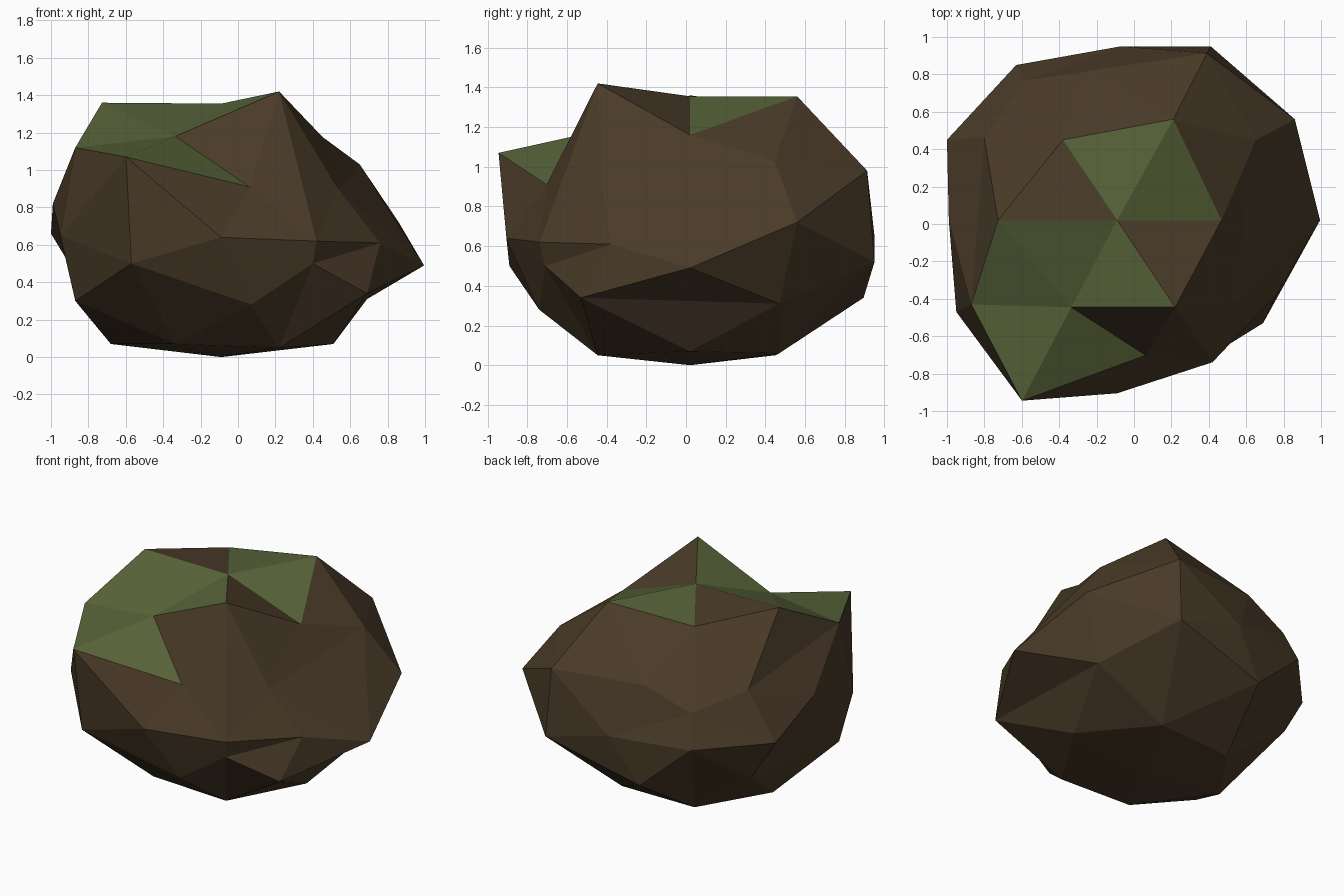
import bpy, bmesh
from itertools import product
from mathutils import Vector

if "Cube" in bpy.data.objects:
    bpy.data.objects.remove(bpy.data.objects["Cube"])

G = (1 + 5 ** .5) / 2          # golden ratio, spaces the icosahedron's corners
AXIS = Vector((-.09, .02, 0))  # the boulder's off-centre upright axis


def material(name, rgb):
    m = bpy.data.materials.new(name)
    m.diffuse_color = (*rgb, 1)
    m.use_nodes = True
    m.node_tree.nodes["Principled BSDF"].inputs["Base Color"].default_value = m.diffuse_color
    return m


def signed(base):
    """Mirrored copies of a direction in x and y, minus before plus."""
    signs = product(*[(-1, 1) if c else (1,) for c in base[:2]])
    return [Vector((base[0] * sx, base[1] * sy, base[2])).normalized()
            for sx, sy in signs]


# Upper and lower corners share a column: x and y from the axis, low height,
# high height, and how far the upper corner leans out (1 when left off)
COLUMNS = {
    (0, 0, 1): [(0, 0, 0, 1.355)],
    (1, 0, G): [(-.59, 0, .07, 1.36, 1.08), (.6, 0, .07, 1.16, .93)],
    (0, G, 1): [(.16, -.76, .28, .91, .95), (-.18, .875, .34, 1, .91)],
    (1, G, G * G): [(-.245, -.465, .07, 1.18), (-.29, .43, .05, 1.3),
                    (.31, -.465, .05, 1.42), (.25, .45, .06, 1.355, 1.2)],
    (G, G * G, 1): [(-.48, -.91, .5, 1.07, 1.06), (-.54, .83, .66, .87, .9),
                    (.49, -.73, .5, .62, 1.04), (.5, .93, .52, .98, .96)],
    (G * G, 1, G): [(-.78, -.45, .3, 1.12), (-.74, .46, .38, .98, .96),
                    (.78, -.55, .34, .9, .8), (.78, .45, .31, 1.03, .95)],
}
# Corners around the waist: x and y from the axis, and height
WAIST = {
    (0, 1, 0): [(0, -.925, .64), (.02, .93, .65)],
    (1, 0, 0): [(-.9, 0, .82), (1.085, 0, .49)],
    (G, 1, 0): [(-.86, -.49, .65), (-.91, .43, .66),
                (.85, -.4, .61), (.95, .54, .72)],
}

# Round ball first, so the hull gives the regular 80 triangles
bm = bmesh.new()
moves = []
for base, rows in COLUMNS.items():
    for d, (x, y, low, high, *lean) in zip(signed(base), rows):
        k = lean[0] if lean else 1
        moves.append((bm.verts.new(d), Vector((x * k, y * k, high))))
        below = Vector((d.x, d.y, -d.z))
        moves.append((bm.verts.new(below), Vector((x, y, low))))
for base, rows in WAIST.items():
    for d, row in zip(signed(base), rows):
        moves.append((bm.verts.new(d), Vector(row)))
bmesh.ops.convex_hull(bm, input=bm.verts[:])
bmesh.ops.recalc_face_normals(bm, faces=bm.faces[:])

# Weather the ball into a boulder
for v, corner in moves:
    v.co = AXIS + corner
bm.normal_update()


# Moss grows in two patches on the upper faces
def mossy(c):
    back_patch = -.2 < c.x < .3 and .1 < c.y < .5
    front_patch = -.7 < c.x < -.05 and c.y < -.1
    return c.z > 1 and (back_patch or front_patch)


for f in bm.faces:
    f.smooth = False
    f.material_index = int(mossy(f.calc_center_median()))

mesh = bpy.data.meshes.new("boulder")
bm.to_mesh(mesh)
bm.free()
mesh.materials.append(material("earth brown", (.0685, .0437, .0212)))
mesh.materials.append(material("moss green", (.0976, .1274, .0409)))
bpy.context.collection.objects.link(bpy.data.objects.new("boulder", mesh))
